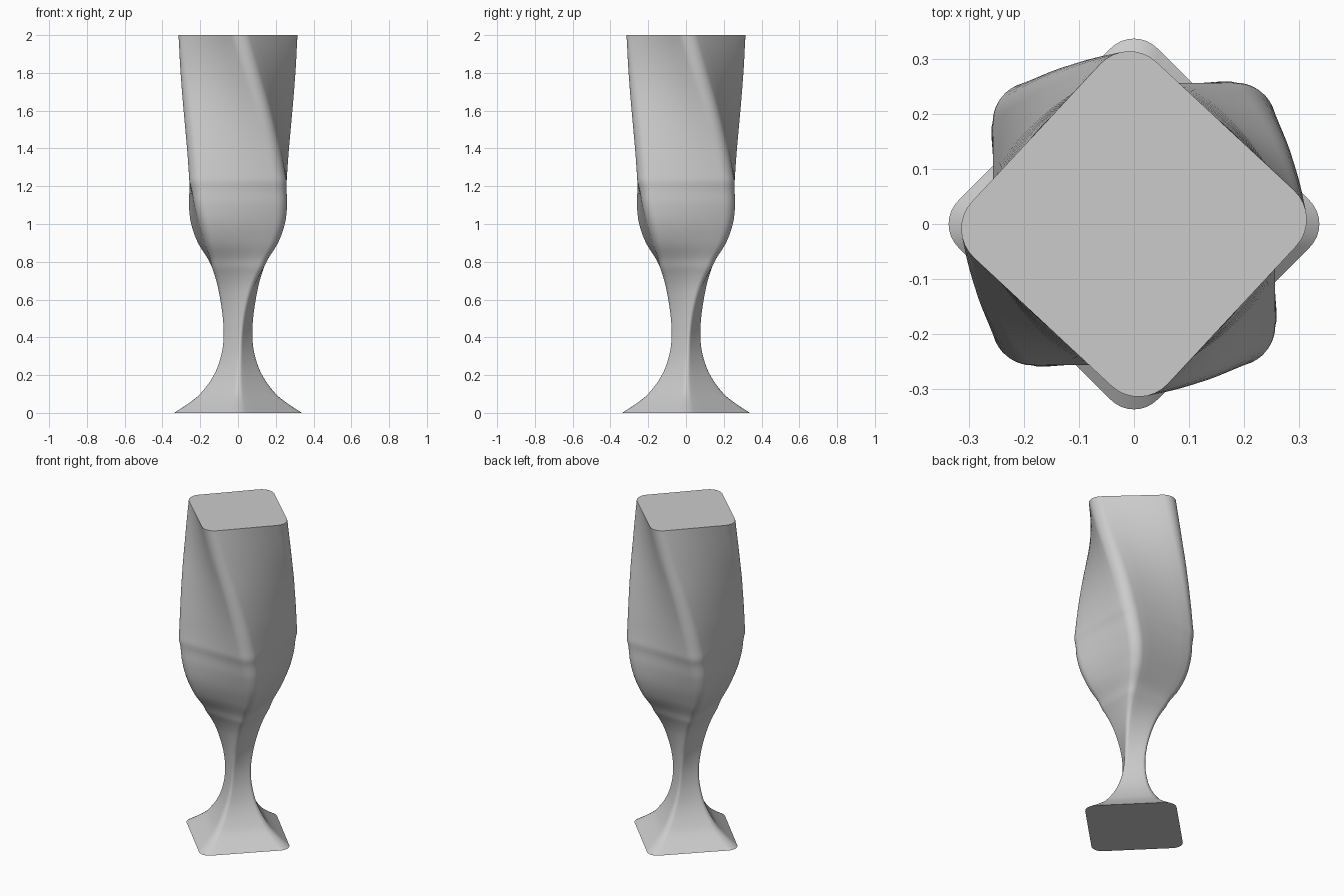
import bpy, bmesh, math
from mathutils import Vector

cube = bpy.data.objects.get("Cube")
if cube:
    bpy.data.objects.remove(cube, do_unlink=True)

# Height, half width seen square-on, twist in degrees
STATIONS = [
    (0, .338, 0), (.05, .262, 0), (.1, .2, .5), (.2, .128, 2), (.3, .09, 6),
    (.4, .076, 11), (.5, .08, 19), (.6, .094, 29), (.7, .115, 39),
    (.8, .151, 47), (.9, .212, 52), (1, .248, 52), (1.1, .26, 49.5),
    (1.2, .257, 46), (1.4, .27, 38), (1.6, .288, 27), (1.8, .304, 14),
    (2, .315, 2),
]
RINGS = 120
CORNER_STEPS = 8
SIDE_STEPS = 6


def slope(i, k):
    """Tangent of column k at a station."""
    lo, hi = max(i - 1, 0), min(i + 1, len(STATIONS) - 1)
    return (STATIONS[hi][k] - STATIONS[lo][k]) / (STATIONS[hi][0] - STATIONS[lo][0])


def sample(z, k):
    """Smooth interpolation of column k at height z."""
    i = 0
    while i < len(STATIONS) - 2 and STATIONS[i + 1][0] < z:
        i += 1
    a, b = STATIONS[i], STATIONS[i + 1]
    h = b[0] - a[0]
    t = (z - a[0]) / h
    s = 1 - t
    return (a[k] * s * s * (1 + 2 * t) + b[k] * t * t * (3 - 2 * t)
            + h * t * s * (s * slope(i, k) - t * slope(i + 1, k)))


def rounded_square(half, radius, turn):
    """Outline points of a rounded square turned about its centre."""
    points = []
    inner = half - radius
    for c in range(4):
        q = c * math.pi / 2 + turn
        ux, uy = Vector((math.cos(q), math.sin(q))), Vector((-math.sin(q), math.cos(q)))
        for j in range(CORNER_STEPS + 1):
            a = j / CORNER_STEPS * math.pi / 2
            points.append(ux * (inner + radius * math.cos(a))
                          + uy * (inner + radius * math.sin(a)))
        for j in range(1, SIDE_STEPS):
            points.append(ux * inner * (1 - 2 * j / SIDE_STEPS) + uy * half)
    return points


# Twisted vessel: foot, stem and bowl as one loft
bm = bmesh.new()
loops = []
for n in range(RINGS + 1):
    z = 2 * (n / RINGS) ** 1.15
    width = sample(z, 1)
    phi = math.radians(sample(z, 2) - 45)
    k = .235 + .03 * z
    spread = abs(math.cos(phi)) + abs(math.sin(phi))
    half = width / ((1 - k) * spread + k)
    loops.append([bm.verts.new((p.x, p.y, z))
                  for p in rounded_square(half, half * k, phi)])

for low, high in zip(loops, loops[1:]):
    for i in range(len(low)):
        j = (i + 1) % len(low)
        bm.faces.new((low[i], low[j], high[j], high[i]))
bm.faces.new(loops[0][::-1])
bm.faces.new(loops[-1])

mesh = bpy.data.meshes.new("twisted_vessel")
bm.to_mesh(mesh)
bm.free()
vessel = bpy.data.objects.new("twisted_vessel", mesh)
bpy.context.collection.objects.link(vessel)

# Plain grey finish
grey = bpy.data.materials.new("light_grey")
grey.use_nodes = True
colour = (.6, .6, .6, 1)
grey.diffuse_color = colour
grey.node_tree.nodes["Principled BSDF"].inputs["Base Color"].default_value = colour
mesh.materials.append(grey)

# Smooth walls, crisp rims
bpy.ops.object.select_all(action='DESELECT')
vessel.select_set(True)
bpy.context.view_layer.objects.active = vessel
bpy.ops.object.shade_smooth_by_angle(angle=math.radians(35))
